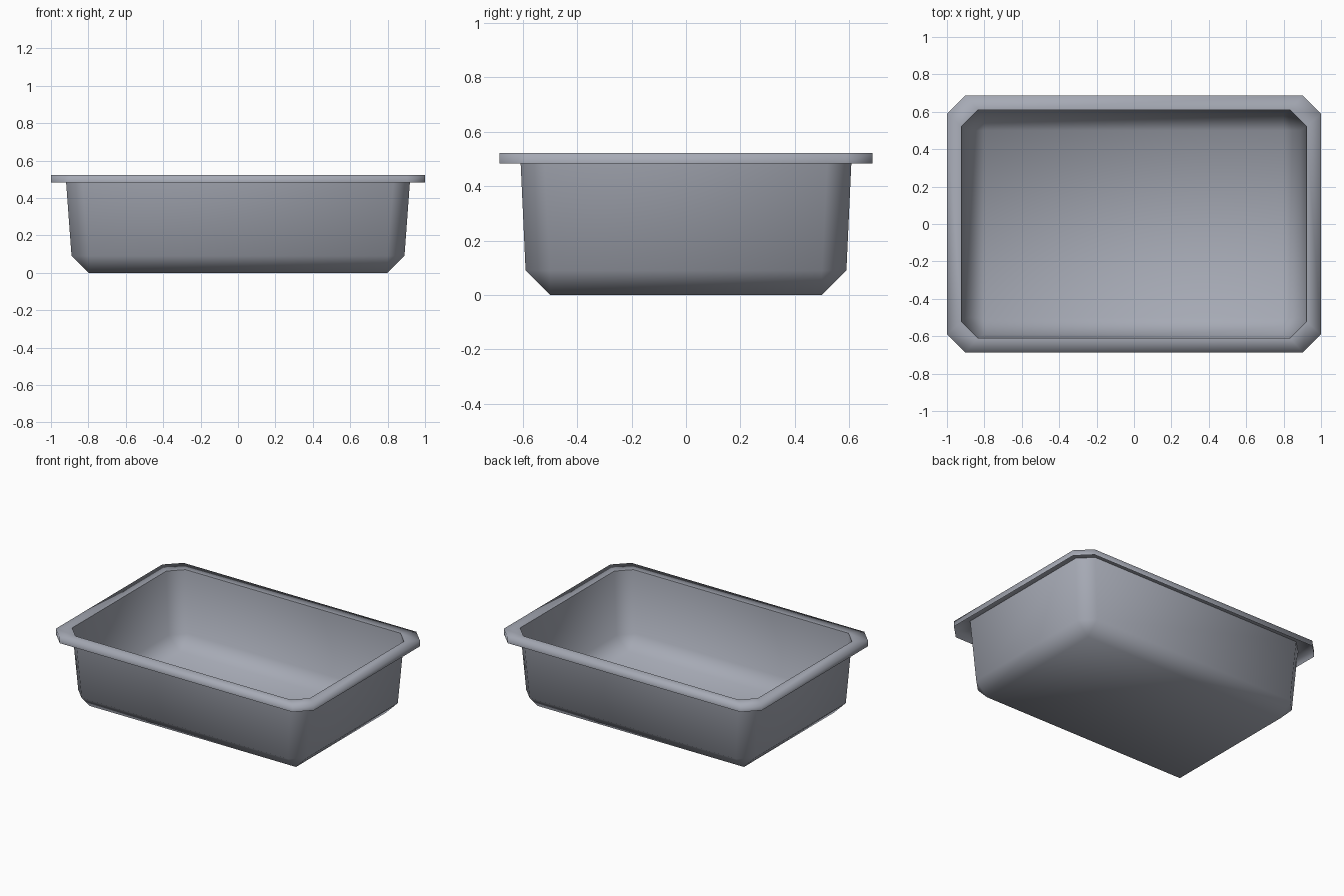
import bpy

if "Cube" in bpy.data.objects:
    bpy.data.objects.remove(bpy.data.objects["Cube"])

# One flat colour for the whole tray
grey = bpy.data.materials.new("blue_grey")
grey.diffuse_color = (0.38, 0.40, 0.46, 1)
grey.use_nodes = True
grey.node_tree.nodes["Principled BSDF"].inputs["Base Color"].default_value = grey.diffuse_color


def octagon(hx, hy, c, z):
    """Rectangle ring with corners cut by c, counter-clockwise."""
    return [(hx, -hy + c, z), (hx, hy - c, z), (hx - c, hy, z), (-hx + c, hy, z),
            (-hx, hy - c, z), (-hx, -hy + c, z), (-hx + c, -hy, z), (hx - c, -hy, z)]


def add_object(name, verts, faces):
    mesh = bpy.data.meshes.new(name)
    mesh.from_pydata(verts, [], faces)
    mesh.materials.append(grey)
    mesh.shade_smooth()
    obj = bpy.data.objects.new(name, mesh)
    bpy.context.collection.objects.link(obj)


def bridge(a, b):
    """Quads between two rings of eight that start at vertices a and b."""
    return [(a + i, a + (i + 1) % 8, b + (i + 1) % 8, b + i) for i in range(8)]


# Tub: tapered walls, bevelled foot, rectangular floor
upper = octagon(0.922, 0.61, 0.088, 0.523)
lower = octagon(0.89, 0.59, 0.09, 0.09)
floor = [(0.8, -0.5, 0), (0.8, 0.5, 0), (-0.8, 0.5, 0), (-0.8, -0.5, 0)]
faces = bridge(8, 0)
for k in range(4):
    a, n = 8 + 2 * k, 8 + (2 * k + 2) % 8
    faces.append((16 + k, 16 + (k + 1) % 4, a + 1, a))      # sloped foot
    faces.append((16 + (k + 1) % 4, n, a + 1))              # corner triangle
faces.append((19, 18, 17, 16))
add_object("tub", upper + lower + floor, faces)

# Rim: flat flange with a turned-down lip, open underneath
rim = upper + octagon(1.0, 0.686, 0.097, 0.523) + octagon(1.0, 0.686, 0.097, 0.484)
add_object("rim", rim, bridge(8, 0) + bridge(16, 8))
